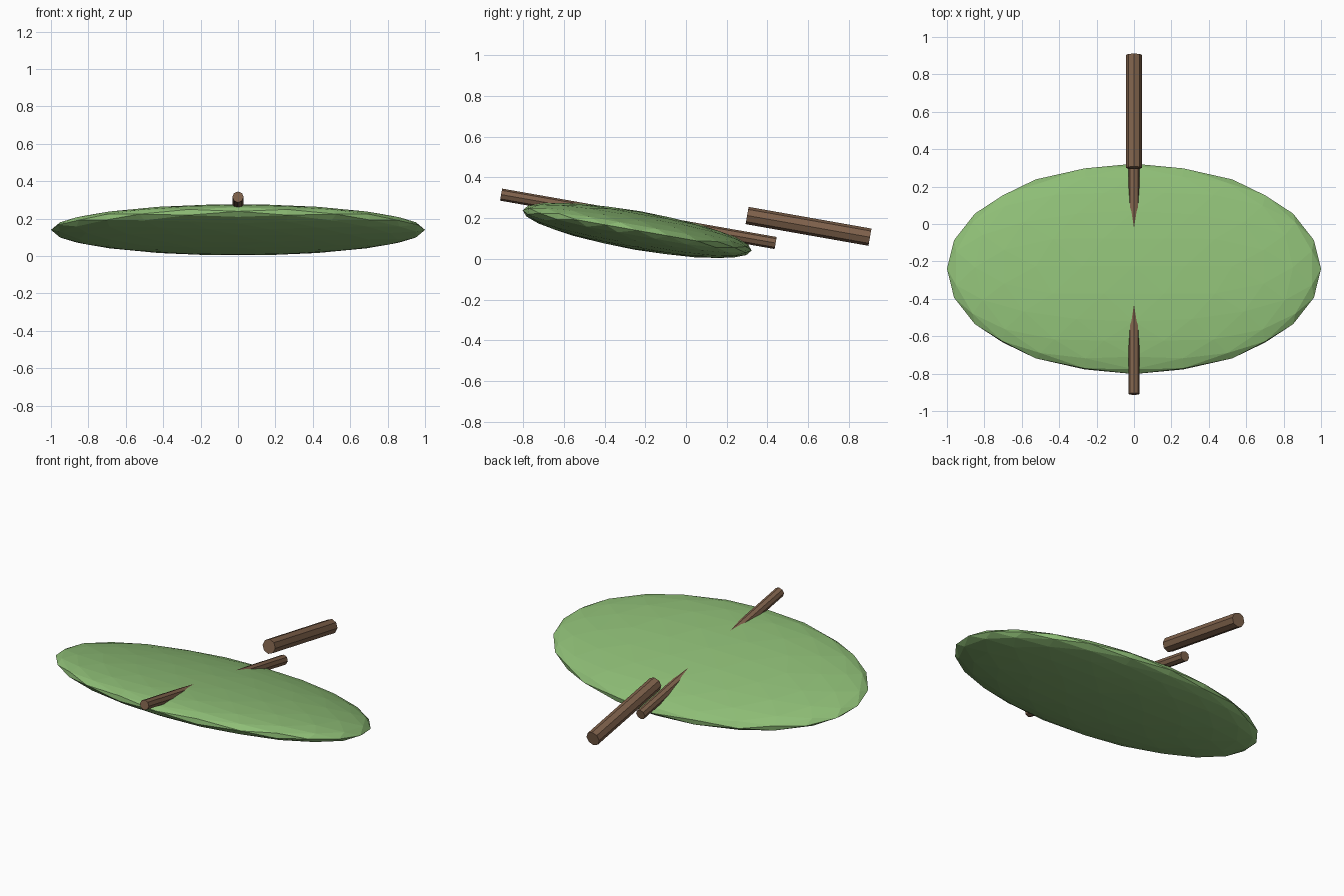
import bpy, bmesh, math
from mathutils import Matrix

if "Cube" in bpy.data.objects:
    bpy.data.objects.remove(bpy.data.objects["Cube"])

TILT = math.radians(-10)


def material(name, rgb):
    m = bpy.data.materials.new(name)
    m.diffuse_color = (*rgb, 1)
    m.use_nodes = True
    m.node_tree.nodes["Principled BSDF"].inputs["Base Color"].default_value = m.diffuse_color
    return m


def add_part(name, bm, loc, rot_x, mat):
    bmesh.ops.recalc_face_normals(bm, faces=bm.faces)
    me = bpy.data.meshes.new(name)
    bm.to_mesh(me)
    bm.free()
    me.materials.append(mat)
    ob = bpy.data.objects.new(name, me)
    ob.location = loc
    ob.rotation_euler.x = rot_x
    bpy.context.collection.objects.link(ob)
    return ob


def rod(name, loc, radius, length, mat):
    bm = bmesh.new()
    bmesh.ops.create_cone(bm, cap_ends=True, segments=8, radius1=radius,
                          radius2=radius, depth=length)
    return add_part(name, bm, loc, TILT - math.pi / 2, mat)


green = material("leaf_green", (0.27, 0.51, 0.18))
brown = material("stem_brown", (0.21, 0.12, 0.07))

# Leaf blade: faceted icosahedral sphere, edge midpoints on the axes, flattened
bm = bmesh.new()
g = (1 + math.sqrt(5)) / 2
for a in (-1, 1):
    for b in (-g, g):
        for co in ((b, a, 0), (0, b, a), (a, 0, b)):
            bm.verts.new(co)
bmesh.ops.convex_hull(bm, input=bm.verts[:])
for step in range(3):
    if step:
        bmesh.ops.subdivide_edges(bm, edges=bm.edges[:], cuts=1, use_grid_fill=True)
    for v in bm.verts:
        v.co.normalize()
bmesh.ops.transform(bm, matrix=Matrix.Diagonal((1, 0.571, 0.0955, 1)), verts=bm.verts)
add_part("leaf_blade", bm, (0, -0.24, 0.14), TILT, green)

# Central vein running through the blade, and the stem behind it
rod("leaf_vein", (0, -0.234, 0.197), 0.03, 1.37, brown)
rod("leaf_stem", (0, 0.602, 0.16), 0.043, 0.613, brown)
